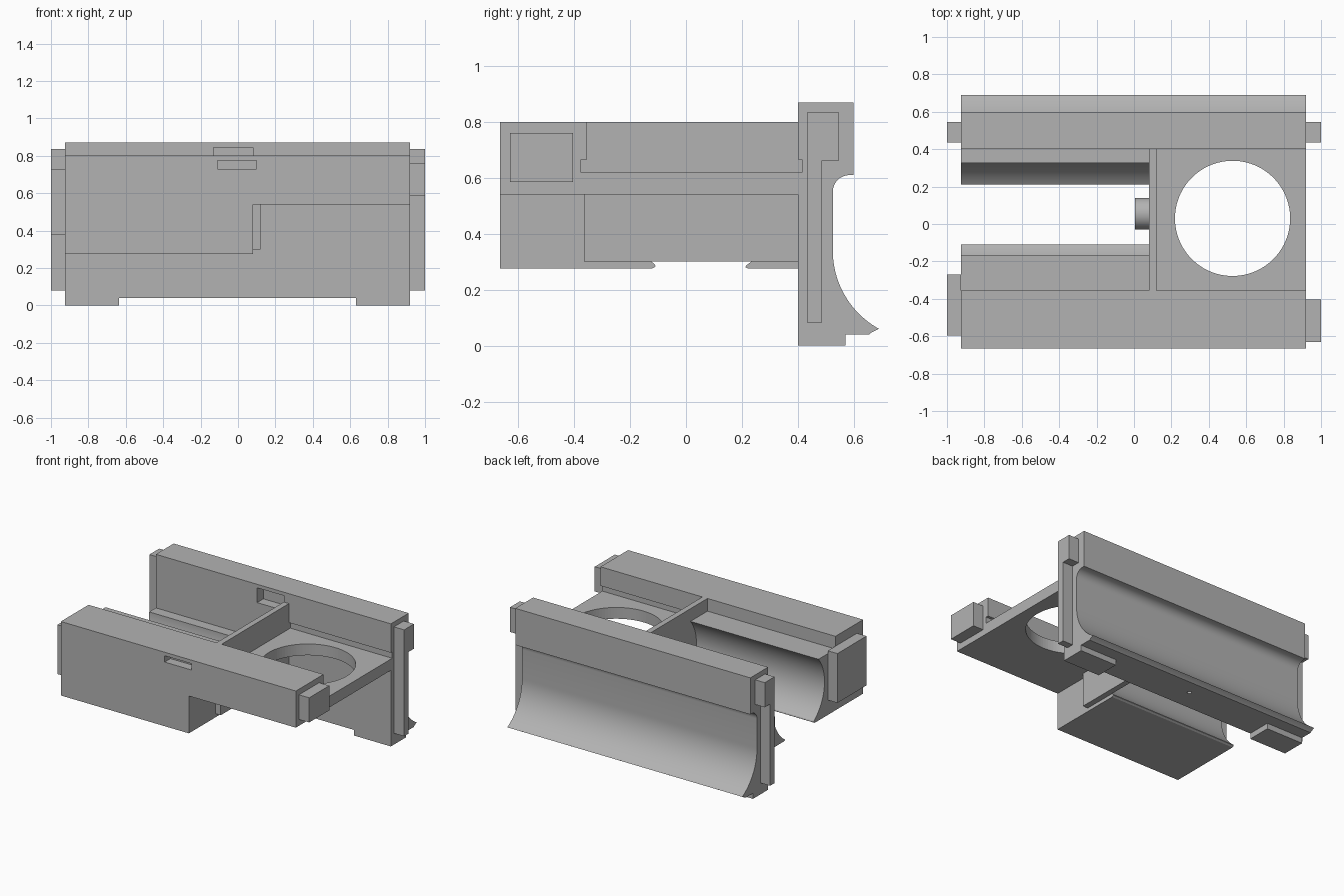
import bpy, bmesh
from math import cos, sin, asin, acos, pi, radians
from mathutils import Matrix

if "Cube" in bpy.data.objects:
    bpy.data.objects.remove(bpy.data.objects["Cube"])

grey = bpy.data.materials.new("plain grey")
grey.use_nodes = True
colour = (0.45, 0.45, 0.45, 1)
grey.diffuse_color = colour
grey.node_tree.nodes["Principled BSDF"].inputs["Base Color"].default_value = colour

X0, X1, XD = -0.925, 0.92, 0.08     # body ends and divider position


def finish(name, bm):
    bmesh.ops.recalc_face_normals(bm, faces=bm.faces)
    mesh = bpy.data.meshes.new(name)
    bm.to_mesh(mesh)
    bm.free()
    mesh.materials.append(grey)
    ob = bpy.data.objects.new(name, mesh)
    bpy.context.collection.objects.link(ob)
    return ob


def extrude_x(name, profile, x0, x1):
    """Sweep a (y, z) outline from x0 to x1."""
    bm = bmesh.new()
    face = bm.faces.new([bm.verts.new((x0, y, z)) for y, z in profile])
    ext = bmesh.ops.extrude_face_region(bm, geom=[face])
    moved = [v for v in ext["geom"] if isinstance(v, bmesh.types.BMVert)]
    bmesh.ops.translate(bm, verts=moved, vec=(x1 - x0, 0, 0))
    return finish(name, bm)


def box(name, x0, x1, y0, y1, z0, z1):
    return extrude_x(name, [(y0, z0), (y1, z0), (y1, z1), (y0, z1)], x0, x1)


def cylinder(name, centre, radius, depth, axis="Z", sides=64):
    bm = bmesh.new()
    turn = Matrix.Rotation(pi / 2, 4, "Y") if axis == "X" else Matrix()
    bmesh.ops.create_cone(bm, cap_ends=True, segments=sides, radius1=radius,
                          radius2=radius, depth=depth,
                          matrix=Matrix.Translation(centre) @ turn)
    return finish(name, bm)


def cut(ob, cutter):
    cutter.hide_render = True
    cutter.hide_viewport = True
    cutter.display_type = "WIRE"
    mod = ob.modifiers.new("cut", "BOOLEAN")
    mod.operation, mod.solver, mod.object = "DIFFERENCE", "EXACT", cutter


def arc(cy, cz, r, a0, a1, n=24):
    return [(cy + r * cos(a0 + (a1 - a0) * i / n),
             cz + r * sin(a0 + (a1 - a0) * i / n)) for i in range(n + 1)]


# Back wall with a flared rear skirt
skirt = arc(0.845, 0.34, 0.32, pi, pi + asin(0.28 / 0.32))
fillet = arc(0.585, 0.55, 0.06, pi / 2, pi, 10)
wall = extrude_x("back_wall",
                 [(0.40, 0.04), (0.40, 0.87), (0.60, 0.87), (0.60, 0.61)]
                 + fillet + skirt + [(0.665, 0.048), (0.655, 0.04)], X0, X1)
cut(wall, box("wall_pocket_cutter", -0.13, 0.08, 0.35, 0.47, 0.74, 0.845))
cut(wall, box("wall_groove_cutter", 0.12, 1.0, 0.35, 0.415, 0.62, 0.665))
cut(wall, cylinder("pin_hole_cutter", (0, 0.55, 0.04), 0.014, 0.1, sides=16))

# Feet under both ends of the wall
box("right_foot", X0, -0.635, 0.40, 0.57, 0, 0.04)
box("left_foot", 0.63, X1, 0.40, 0.57, 0, 0.04)

# Front beam
beam = box("front_beam", X0, X1, -0.665, -0.355, 0.54, 0.80)
cut(beam, box("beam_pocket_cutter", -0.11, 0.10, -0.70, -0.60, 0.73, 0.775))
cut(beam, box("beam_groove_cutter", 0.12, 1.0, -0.375, -0.30, 0.62, 0.665))

# Round cradle for a cylinder: front half wraps over, rear half is a low ledge
CY, CZ, R = 0.055, 0.525, 0.287
front_arc = arc(CY, CZ, R, pi - asin(0.185 / R), pi + acos(0.167 / R), 32)
extrude_x("front_cradle",
          [(-0.665, 0.275), (-0.665, 0.54), (-0.355, 0.54), (-0.355, 0.71),
           (-0.165, 0.71)] + front_arc + [(-0.109, 0.283), (-0.122, 0.275)], X0, XD)
rear_arc = arc(CY, CZ, R, -acos(0.27 / R), -acos(0.16 / R), 16)
extrude_x("rear_cradle",
          [(0.40, 0.275), (0.40, 0.49), (0.325, 0.49)] + rear_arc
          + [(0.212, 0.28), (0.225, 0.275)], X0, XD)

# Divider with its contact peg
box("divider", XD, 0.12, -0.365, 0.40, 0.30, 0.80)
cylinder("contact_peg", (0.045, CY, CZ), 0.085, 0.08, "X", 48)

# Platform with a large round hole
platform = box("platform", XD, X1, -0.355, 0.40, 0.54, 0.62)
cut(platform, cylinder("round_hole_cutter", (0.527, 0.03, 0.58), 0.308, 0.3, sides=96))

# End tabs
box("left_beam_tab", X1, 1.0, -0.63, -0.405, 0.585, 0.76)
box("right_beam_tab", -1.0, X0, -0.595, -0.27, 0.38, 0.73)
hook = [(0.435, 0.08), (0.485, 0.08), (0.485, 0.66), (0.545, 0.66),
        (0.545, 0.835), (0.435, 0.835)]
extrude_x("left_wall_tab", hook, X1, 1.0)
extrude_x("right_wall_tab", hook, -1.0, X0)

# Smooth the curved faces, keep edges sharp
bpy.ops.object.select_all(action="DESELECT")
for ob in bpy.context.collection.objects:
    if ob.type == "MESH" and not ob.hide_render and ob.data.materials.get("plain grey"):
        ob.select_set(True)
        bpy.context.view_layer.objects.active = ob
bpy.ops.object.shade_smooth_by_angle(angle=radians(30))
